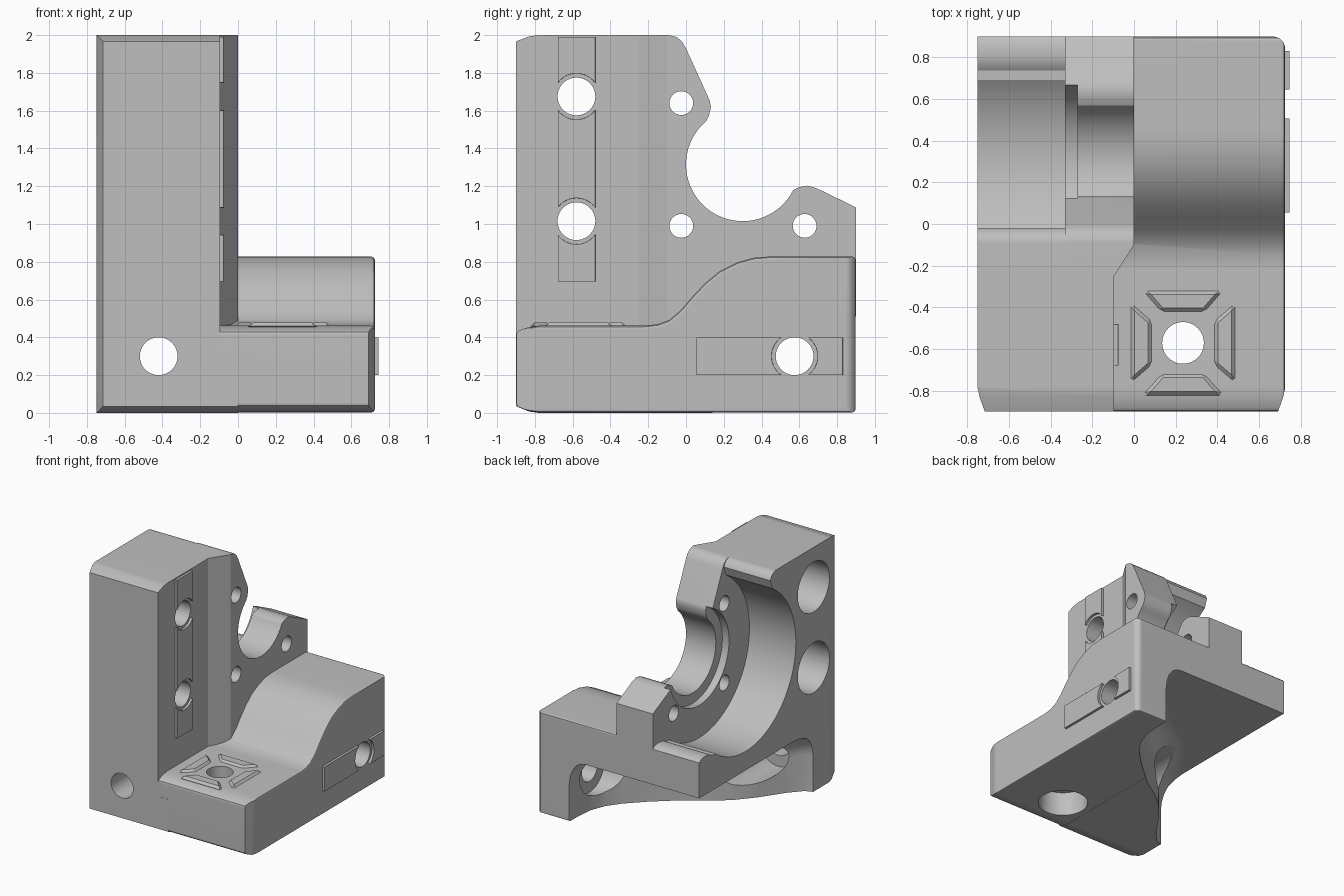
import bpy, bmesh, math
from mathutils import Matrix, Vector

if "Cube" in bpy.data.objects:
    bpy.data.objects.remove(bpy.data.objects["Cube"])

grey = bpy.data.materials.new("machined grey")
grey.diffuse_color = (0.52, 0.52, 0.52, 1)
grey.use_nodes = True
grey.node_tree.nodes["Principled BSDF"].inputs["Base Color"].default_value = grey.diffuse_color


def loft(name, rings):
    """Closed solid through rings of equal point count."""
    bm = bmesh.new()
    rows = [[bm.verts.new(p) for p in r] for r in rings]
    bm.faces.new(rows[0])
    bm.faces.new(rows[-1])
    n = len(rows[0])
    for a, b in zip(rows, rows[1:]):
        for i in range(n):
            j = (i + 1) % n
            bm.faces.new((a[i], a[j], b[j], b[i]))
    bmesh.ops.recalc_face_normals(bm, faces=bm.faces)
    me = bpy.data.meshes.new(name)
    bm.to_mesh(me)
    bm.free()
    ob = bpy.data.objects.new(name, me)
    bpy.context.collection.objects.link(ob)
    me.materials.append(grey)
    return ob


def prism(name, pts, axis, lo, hi):
    """Extrude a closed 2D outline along an axis: x -> (y,z), y -> (x,z), z -> (x,y)."""
    place = {"x": lambda p, t: (t, p[0], p[1]),
             "y": lambda p, t: (p[0], t, p[1]),
             "z": lambda p, t: (p[0], p[1], t)}[axis]
    return loft(name, [[place(p, t) for p in pts] for t in (lo, hi)])


def arc(cx, cy, r, a0, a1, n):
    return [(cx + r * math.cos(math.radians(a0 + (a1 - a0) * i / n)),
             cy + r * math.sin(math.radians(a0 + (a1 - a0) * i / n))) for i in range(n + 1)]


def rod(axis, c, r, lo, hi, n=40):
    return prism("cutter", arc(c[0], c[1], r, 0, 360, n)[:-1], axis, lo, hi)


def apply_mod(ob, mod):
    bpy.context.view_layer.objects.active = ob
    bpy.ops.object.modifier_apply(modifier=mod.name)


def boolean(ob, tool, op="DIFFERENCE"):
    m = ob.modifiers.new("bool", "BOOLEAN")
    m.operation, m.solver, m.object = op, "EXACT", tool
    apply_mod(ob, m)
    bpy.data.objects.remove(tool, do_unlink=True)


def bevel(ob, w, seg=2, angle=60):
    m = ob.modifiers.new("bevel", "BEVEL")
    m.width, m.segments, m.limit_method = w, seg, "ANGLE"
    m.angle_limit = math.radians(angle)
    apply_mod(ob, m)


def smooth(ob):
    bpy.ops.object.select_all(action="DESELECT")
    ob.select_set(True)
    bpy.context.view_layer.objects.active = ob
    bpy.ops.object.shade_smooth_by_angle(angle=math.radians(32))
    m = ob.modifiers.new("normals", "WEIGHTED_NORMAL")
    m.keep_sharp = True


BORE = (0.30, 1.315)
bottom_front = [(-0.78, 0.0), (-0.83, 0.007), (-0.9, 0.035)]

# upright with the open bore seat and clamp posts
web = bottom_front + [(-0.9, 1.967), (-0.83, 1.993), (-0.78, 2.0), (-0.09, 2.0), (-0.05, 1.99),
                      (-0.02, 1.965), (0.0, 1.93), (0.125, 1.655), (0.132, 1.62), (0.122, 1.575)]
web += arc(*BORE, 0.3, 130, 333, 36)
web += [(0.6, 1.195), (0.645, 1.203), (0.69, 1.19), (0.9, 1.088), (0.9, 0.0)]
bracket = prism("bracket_body", web, "x", -0.75, 0.0)

# step and chamfer between thick column and thin web
boolean(bracket, prism("cutter", [(-0.095, -1), (-0.095, -0.25), (0.01, -0.084), (0.1, -0.084), (0.1, -1)],
                       "z", 0.3, 2.2))

# round drive pocket opening from the left side
pocket = [(1.0, 0.78), (0.91, 0.79), (0.885, 0.813), (0.85, 0.825), (0.8, 0.825), (0.765, 0.818), (0.735, 0.797)]
pocket += arc(*BORE, 0.65, -53, -238, 48)
pocket += [(-0.02, 1.94), (-0.035, 1.97), (-0.06, 1.99), (-0.1, 2.003), (-0.1, 2.2), (1.0, 2.2)]
boolean(bracket, prism("cutter", pocket, "x", -0.9, -0.33))
boolean(bracket, rod("x", BORE, 0.385, -0.4, -0.27, 56))

# base with the S-shaped ramp
ramp = [(-0.9, 0.43), (-0.84, 0.45), (-0.78, 0.46), (-0.22, 0.46), (-0.15, 0.468), (-0.09, 0.49),
        (-0.03, 0.54), (0.03, 0.61), (0.1, 0.685), (0.18, 0.75), (0.27, 0.795), (0.36, 0.82),
        (0.45, 0.827), (0.9, 0.827), (0.9, 0.0)]
base = prism("base", [(y * 0.9985, z + 0.0015) for y, z in bottom_front + ramp], "x", -0.2, 0.725)
bevel(base, 0.02)
boolean(bracket, base, "UNION")

# softened corners: front left, front right, back right
for corner in [
        [(-0.7, -0.94), (-0.715, -0.9), (-0.74, -0.83), (-0.753, -0.77), (-0.9, -0.77), (-0.9, -1), (-0.7, -1)],
        [(0.675, -0.94), (0.69, -0.9), (0.715, -0.83), (0.728, -0.77), (0.9, -0.77), (0.9, -1), (0.675, -1)],
        [(0.73, 0.83), (0.717, 0.87), (0.697, 0.891), (0.66, 0.903), (0.66, 1), (0.8, 1), (0.8, 0.83)]]:
    boolean(bracket, prism("cutter", corner, "z", -0.2, 2.2))

# hollow under the rear left, its wall curving into the ceiling
hollow = [(0.43, 1.3), (0.43, 0.78), (0.415, 0.64), (0.37, 0.52), (0.29, 0.41), (0.15, 0.27),
          (-0.06, 0.09), (-0.2, 0.0), (-0.34, -0.11), (-0.47, -0.26), (-0.6, -0.45),
          (-0.69, -0.55), (-0.95, -0.65), (-0.95, 1.3)]
steps = [(-0.3, 0), (0.3, 0), (0.37, 0.012), (0.43, 0.04), (0.475, 0.085), (0.5, 0.135), (0.51, 0.19)]
boolean(bracket, loft("cutter", [[(x - d * 0.75, y + d * 0.75, z) for x, y in hollow] for z, d in steps]))

# bolt holes with counterbores: axis, centre, bore span, counterbore radius and span
for axis, c, lo, hi, r, clo, chi in [
        ("x", (-0.58, 1.015), -1, 0.2, 0.205, -1, -0.38),
        ("x", (-0.58, 1.675), -1, 0.2, 0.205, -1, -0.38),
        ("x", (0.575, 0.3), 0.2, 1, 0.19, 0.2, 0.47),
        ("y", (-0.42, 0.3), -1, 0, 0.19, -0.6, 0.0),
        ("z", (0.235, -0.57), -0.2, 0.7, 0.19, -0.2, 0.2)]:
    boolean(bracket, rod(axis, c, 0.1, lo, hi))
    boolean(bracket, rod(axis, c, r, clo, chi))

# small clamp screw holes
for c in [(-0.025, 1.64), (-0.025, 0.99), (0.628, 0.99)]:
    boolean(bracket, rod("x", c, 0.063, -0.5, 0.2, 28))
smooth(bracket)


# raised locating keys, scalloped around the bolt holes
def key(name, y0, y1, z0, z1, x, holes):
    ob = prism(name, [(y0, z0), (y1, z0), (y1, z1), (y0, z1)], "x", x - 0.02, x + 0.02)
    for h in holes:
        boolean(ob, rod("x", h, 0.122, x - 0.1, x + 0.1))
    bevel(ob, 0.012, 1)


col_holes = [(-0.58, 1.015), (-0.58, 1.675)]
for i, (z0, z1) in enumerate([(0.695, 0.97), (1.06, 1.63), (1.72, 1.99)]):
    key(f"column_key_{i + 1}", -0.678, -0.48, z0, z1, -0.095, col_holes)
for i, (y0, y1) in enumerate([(0.055, 0.51), (0.64, 0.83)]):
    key(f"side_key_{i + 1}", y0, y1, 0.2, 0.4, 0.725, [(0.575, 0.3)])

# four tapered pads around the base bolt hole
for i in range(4):
    pad = prism(f"base_pad_{i + 1}", [(-0.195, 0.252), (0.195, 0.252), (0.105, 0.148), (-0.105, 0.148)],
                "z", -0.02, 0.018)
    bevel(pad, 0.022, 1, 40)
    pad.matrix_world = Matrix.Translation(Vector((0.235, -0.57, 0.46))) @ Matrix.Rotation(i * math.pi / 2, 4, "Z")
